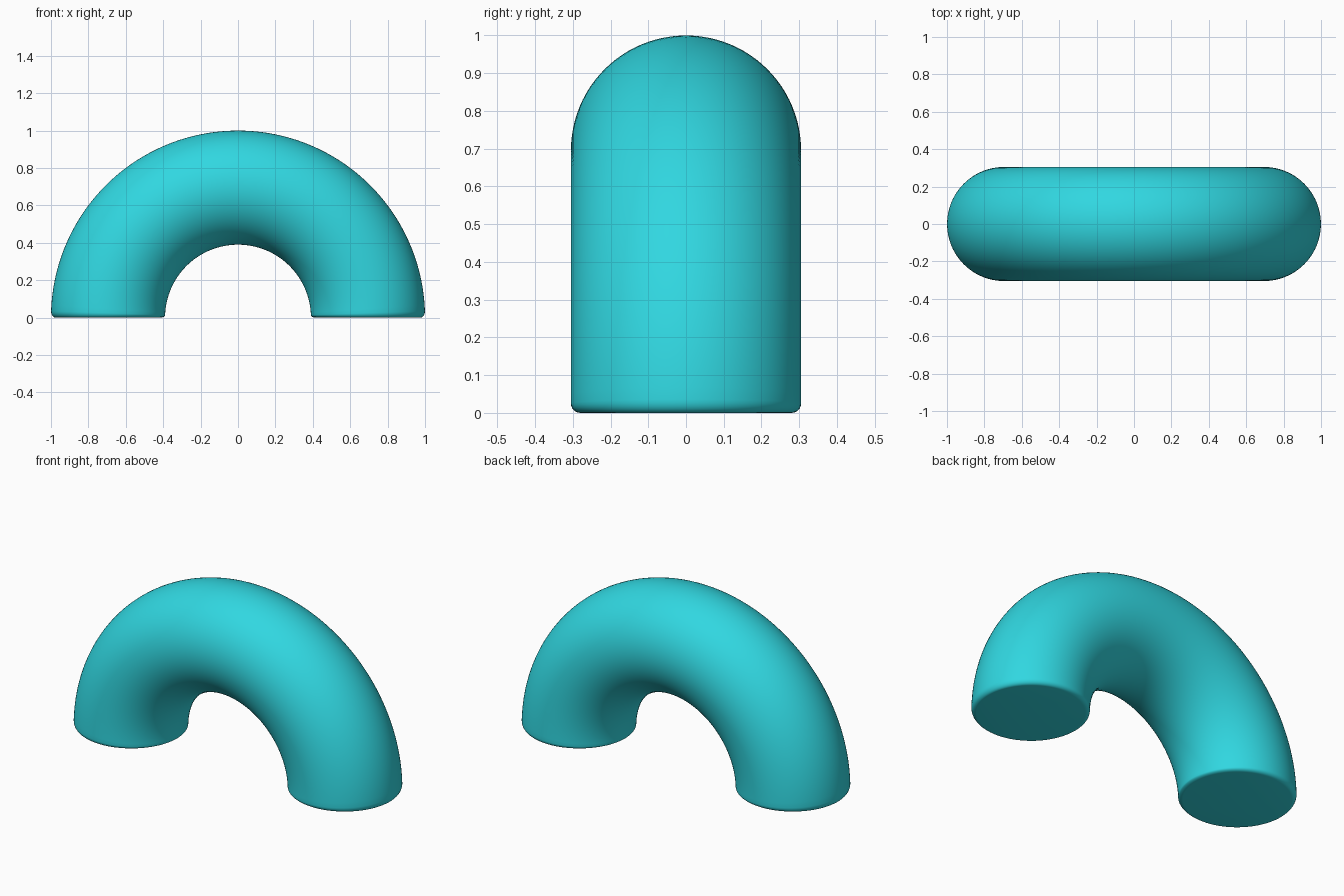
import bpy, bmesh
from math import sin, cos, pi, radians

if "Cube" in bpy.data.objects:
    bpy.data.objects.remove(bpy.data.objects["Cube"])

R, r, f = 0.695, 0.305, 0.025      # arc radius, tube radius, end rounding
SIDES, STEPS, ROUND = 96, 96, 6

# Stations along the half circle: (angle, tube radius), with rounded ends
end = []
for i in range(ROUND + 1):
    a = pi / 2 * i / ROUND
    end.append((f * (1 - cos(a)) / R, r - f + f * sin(a)))
t0 = end[-1][0]
middle = [(t0 + (pi - 2 * t0) * i / STEPS, r) for i in range(1, STEPS)]
stations = end + middle + [(pi - t, q) for t, q in reversed(end)]

# Sweep the circular section along the arch
bm = bmesh.new()
rings = []
for t, q in stations:
    ring = []
    for j in range(SIDES):
        p = 2 * pi * j / SIDES
        d = R + q * cos(p)
        ring.append(bm.verts.new((d * cos(t), q * sin(p), d * sin(t))))
    rings.append(ring)
for a, b in zip(rings, rings[1:]):
    for j in range(SIDES):
        k = (j + 1) % SIDES
        bm.faces.new((a[j], a[k], b[k], b[j]))

# Flat feet
bm.faces.new(rings[0])
bm.faces.new(rings[-1])
bmesh.ops.recalc_face_normals(bm, faces=bm.faces)

mesh = bpy.data.meshes.new("arch")
bm.to_mesh(mesh)
bm.free()
arch = bpy.data.objects.new("arch", mesh)
bpy.context.collection.objects.link(arch)

mat = bpy.data.materials.new("turquoise")
mat.diffuse_color = (0.03, 0.68, 0.75, 1)
mat.use_nodes = True
mat.node_tree.nodes["Principled BSDF"].inputs["Base Color"].default_value = mat.diffuse_color
mesh.materials.append(mat)

bpy.context.view_layer.objects.active = arch
arch.select_set(True)
bpy.ops.object.shade_smooth_by_angle(angle=radians(30))
